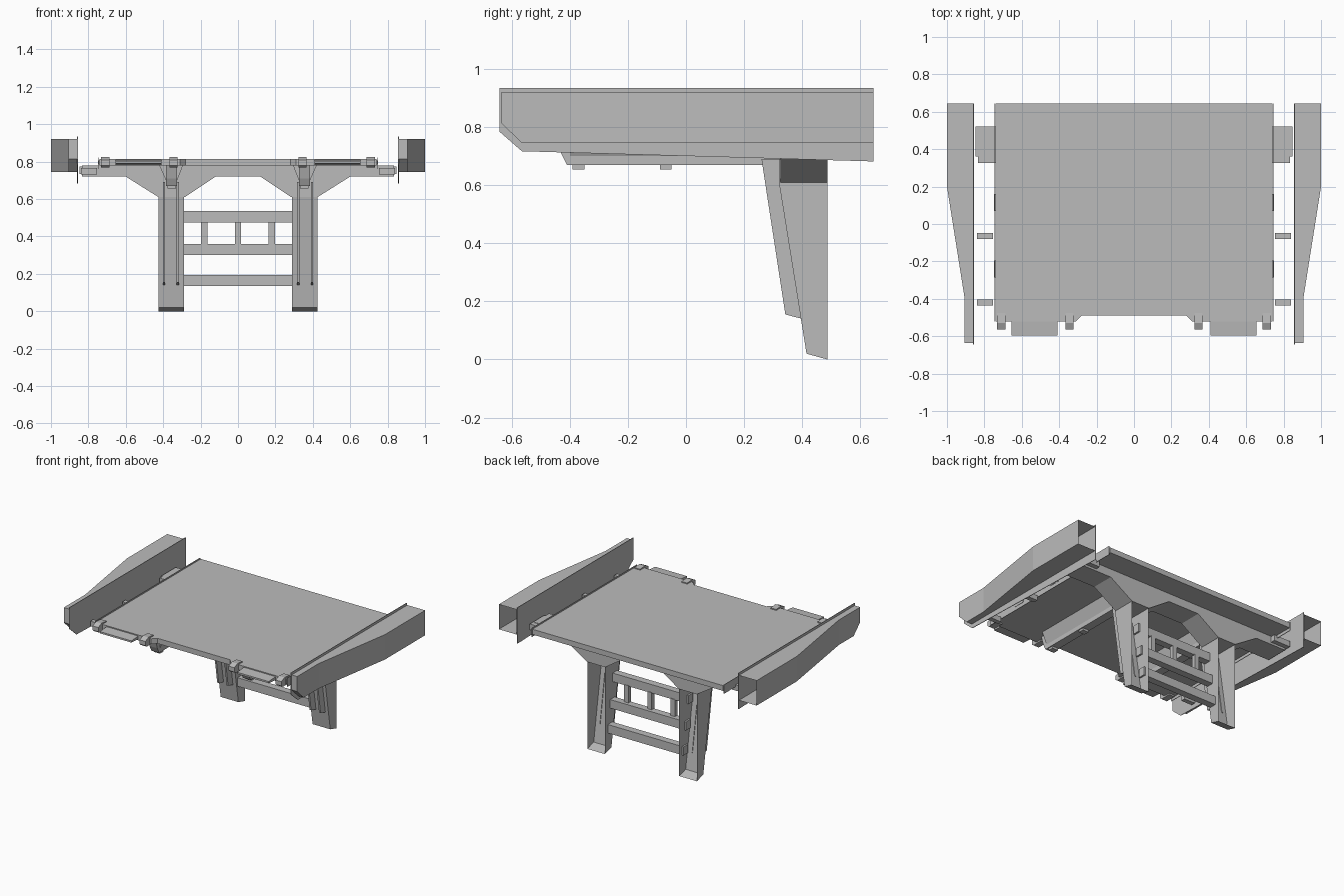
import bpy, bmesh
from mathutils import Vector

if "Cube" in bpy.data.objects:
    bpy.data.objects.remove(bpy.data.objects["Cube"], do_unlink=True)

grey = bpy.data.materials.new("plain grey")
grey.use_nodes = True
grey.diffuse_color = (0.5, 0.5, 0.5, 1)
grey.node_tree.nodes["Principled BSDF"].inputs["Base Color"].default_value = (0.5, 0.5, 0.5, 1)


def finish(name, bm, mirror):
    """Turn a bmesh into an object, optionally mirrored across x."""
    mesh = bpy.data.meshes.new(name)
    bm.to_mesh(mesh)
    bm.free()
    mesh.materials.append(grey)
    ob = bpy.data.objects.new(name, mesh)
    bpy.context.collection.objects.link(ob)
    if mirror:
        mod = ob.modifiers.new("mirror", 'MIRROR')
        mod.use_mirror_merge = False
    return ob


def prism(name, profile, axis, lo, hi, mirror=True, open_dirs=()):
    """Extrude a 2D profile along an axis; faces pointing along open_dirs are left out."""
    def place(p, t):
        a, b = p
        return {'x': (t, a, b), 'y': (a, t, b), 'z': (a, b, t)}[axis]
    bm = bmesh.new()
    ends = [[bm.verts.new(place(p, t)) for p in profile] for t in (lo, hi)]
    for loop in ends:
        bm.faces.new(loop)
    n = len(profile)
    for i in range(n):
        j = (i + 1) % n
        bm.faces.new((ends[0][i], ends[0][j], ends[1][j], ends[1][i]))
    bmesh.ops.recalc_face_normals(bm, faces=bm.faces)
    bm.normal_update()
    gone = [f for f in bm.faces if any(f.normal.dot(Vector(d)) > 0.99 for d in open_dirs)]
    bmesh.ops.delete(bm, geom=gone, context='FACES')
    return finish(name, bm, mirror)


def box(name, x, y, z, mirror=True):
    return prism(name, [(x[0], y[0]), (x[1], y[0]), (x[1], y[1]), (x[0], y[1])],
                 'z', z[0], z[1], mirror)


# Deck with a shallow notch in its front edge
prism("deck", [(-.74, -.52), (-.31, -.52), (-.28, -.49), (.28, -.49), (.31, -.52),
               (.74, -.52), (.74, .645), (-.74, .645)], 'z', .778, .815, False)
box("deck_edge_strip", (.743, .747), (-.52, .645), (.76, .822))
for i, y in enumerate((.115, -.24)):
    box(f"edge_pad_{i}", (.735, .749), (y - .045, y + .045), (.785, .805))

# Front flaps and their hinges
prism("front_flap", [(-.595, .79), (-.52, .785), (-.52, .808), (-.595, .802)], 'x', .41, .655)
hook = [(-.565, .78), (-.55, .768), (-.475, .768), (-.475, .822), (-.53, .826), (-.565, .81)]
for i, x in enumerate((.345, .71)):
    prism(f"hinge_{i}", hook, 'x', x - .022, x + .022)

# Side pods: tapered boxes, open at the back
bm = bmesh.new()
rings = []
for y, low, out in ((.645, .745, 1), (.2, .745, 1), (-.4, .745, .905),
                    (-.565, .745, .905), (-.637, .815, .905)):
    rings.append([bm.verts.new((x, y, z)) for x, z in
                  ((.862, low), (out, low), (out, .92), (.862, .92))])
for a, b in zip(rings, rings[1:]):
    for k in range(4):
        m = (k + 1) % 4
        bm.faces.new((a[k], a[m], b[m], b[k]))
bm.faces.new(rings[-1])
bmesh.ops.recalc_face_normals(bm, faces=bm.faces)
finish("side_pod", bm, True)

# Upright plate on the inside of each pod
prism("pod_plate", [(-.643, .935), (.645, .935), (.645, .682), (-.565, .717), (-.643, .785)],
      'x', .856, .860)

# Tabs between the deck and the pods
for i, y in enumerate((-.42, -.065)):
    box(f"side_tab_{i}", (.755, .84), (y - .016, y + .016), (.73, .765))
box("rear_side_tab", (.72, .848), (.36, .52), (.735, .775))

# Cross beam with gussets running down to the legs
half = [(.12, .72), (.285, .61), (.425, .61), (.60, .72), (.835, .72), (.835, .778)]
prism("cross_beam", half + [(-x, z) for x, z in reversed(half)], 'y', .325, .487, False)

# Tapered lengthwise beams under the deck, each with two collars
prism("deck_beam", [(-.45, .778), (-.43, .71), (-.41, .67), (.33, .67), (.33, .778)],
      'x', .325, .385)
prism("beam_flange", [(.295, .778), (.325, .70), (.385, .70), (.42, .778)], 'y', -.40, .33)
for i, y in enumerate((-.37, -.07)):
    box(f"beam_collar_{i}", (.332, .378), (y - .02, y + .02), (.655, .70))

# Legs: channels open at the back, with two thin fins in front
prism("leg", [(.32, .69), (.32, .61), (.415, .02), (.487, 0), (.487, .69)],
      'x', .288, .425, True, [(0, 1, 0), (0, 0, 1)])
for i, x in enumerate((.322, .395)):
    prism(f"leg_fin_{i}", [(.26, .69), (.342, .155), (.40, .14), (.325, .61), (.325, .69)],
          'x', x - .006, x + .006)

# Ladder between the legs
def ladder_y(z):
    return .405 - (z - .165) * .16


for i, z in enumerate((.165, .33, .505)):
    y = ladder_y(z)
    box(f"rung_{i}", (-.30, .30), (y, y + .05), (z - .03, z + .03), False)
for i, x in enumerate((-.18, 0, .18)):
    y = ladder_y(.42)
    box(f"ladder_post_{i}", (x - .017, x + .017), (y + .01, y + .04), (.355, .48), False)
